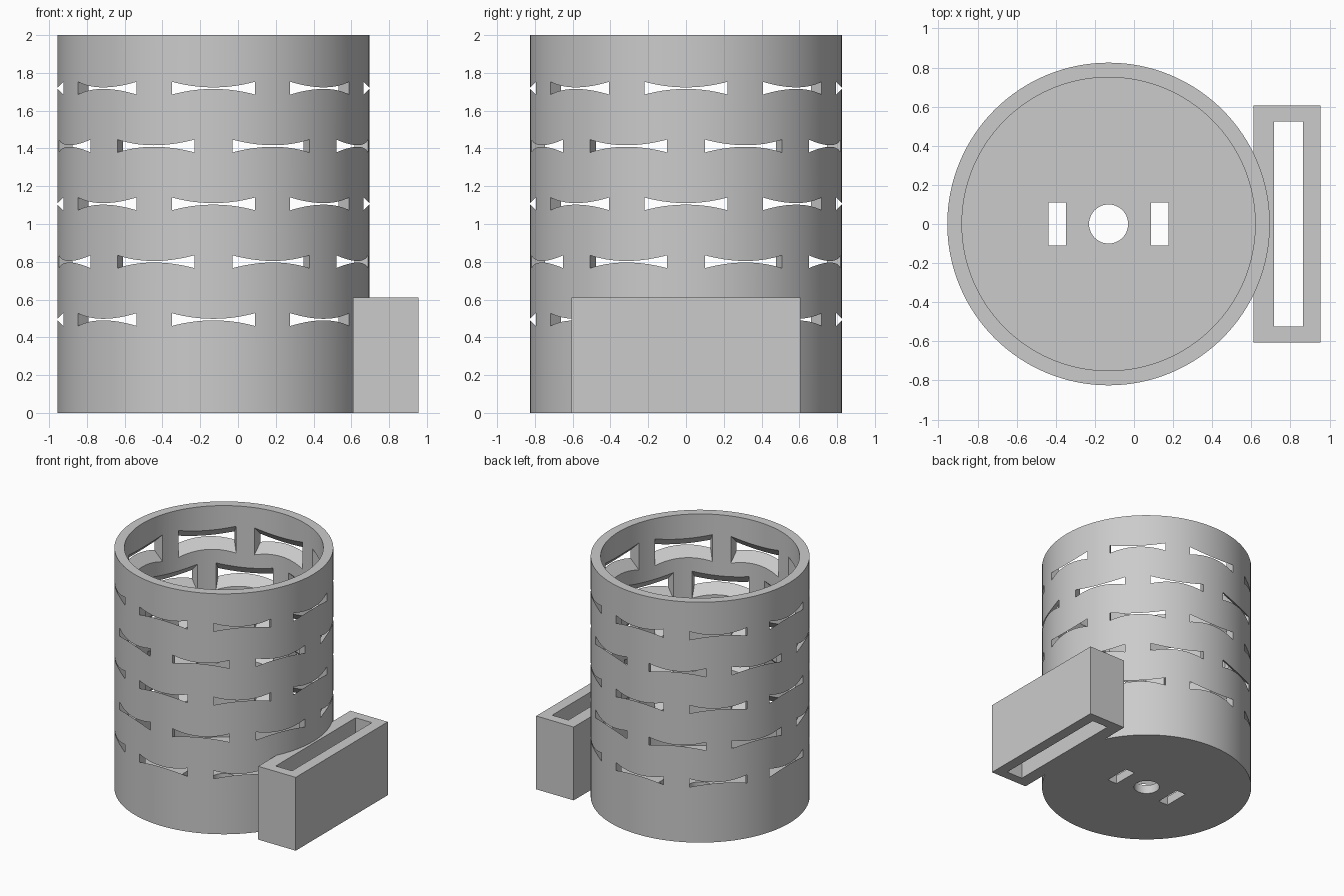
import bpy
import bmesh
from math import pi
from mathutils import Matrix, Vector

cube = bpy.data.objects.get("Cube")
if cube:
    bpy.data.objects.remove(cube, do_unlink=True)

# Main dimensions
AXIS_X = -0.13
OUTER, INNER, HEIGHT, FLOOR = 0.825, 0.75, 2.0, 0.075
SLOT_HALF_WIDTH, SLOT_APEX, SLOT_START = 0.22, 0.829, 0.70
ROWS, ROW_FIRST, ROW_STEP, PER_ROW = 5, 0.494, 0.3063, 8

grey = bpy.data.materials.new("plain grey")
grey.use_nodes = True
grey.diffuse_color = (0.6, 0.6, 0.6, 1)
grey.node_tree.nodes["Principled BSDF"].inputs["Base Color"].default_value = (0.6, 0.6, 0.6, 1)


def finish(name, bm):
    bmesh.ops.recalc_face_normals(bm, faces=bm.faces[:])
    mesh = bpy.data.meshes.new(name)
    bm.to_mesh(mesh)
    bm.free()
    mesh.materials.append(grey)
    obj = bpy.data.objects.new(name, mesh)
    bpy.context.collection.objects.link(obj)
    return obj


def cylinder(name, radius, z0, z1, sides):
    bm = bmesh.new()
    bmesh.ops.create_cone(bm, cap_ends=True, segments=sides, radius1=radius,
                          radius2=radius, depth=z1 - z0,
                          matrix=Matrix.Translation((AXIS_X, 0, (z0 + z1) / 2)))
    return finish(name, bm)


def box(name, x0, x1, half_y, z0, z1):
    bm = bmesh.new()
    place = Matrix.Translation(((x0 + x1) / 2, 0, (z0 + z1) / 2))
    size = Matrix.Diagonal((x1 - x0, 2 * half_y, z1 - z0, 1))
    bmesh.ops.create_cube(bm, size=1, matrix=place @ size)
    return finish(name, bm)


def vent_wedges():
    """Staggered rings of wedges that narrow to an edge at the outer wall."""
    bm = bmesh.new()
    rise = SLOT_APEX - SLOT_START
    profile = [(SLOT_START, -rise), (SLOT_APEX, 0), (SLOT_START, rise)]
    for row in range(ROWS):
        for i in range(PER_ROW):
            turn = Matrix.Rotation((i + 0.5 * (row % 2)) * 2 * pi / PER_ROW, 4, 'Z')
            place = Matrix.Translation((AXIS_X, 0, ROW_FIRST + row * ROW_STEP)) @ turn
            ends = [[bm.verts.new(place @ Vector((d, side * SLOT_HALF_WIDTH, z)))
                     for d, z in profile] for side in (-1, 1)]
            for end in ends:
                bm.faces.new(end)
            for k in range(3):
                n = (k + 1) % 3
                bm.faces.new((ends[0][k], ends[0][n], ends[1][n], ends[1][k]))
    return finish("vent_cutter", bm)


def combine(target, tool, operation):
    tool.hide_render = True
    mod = target.modifiers.new(tool.name, 'BOOLEAN')
    mod.solver = 'EXACT'
    mod.operation = operation
    mod.object = tool
    bpy.context.view_layer.objects.active = target
    bpy.ops.object.modifier_apply(modifier=mod.name)
    bpy.data.objects.remove(tool, do_unlink=True)


# Canister wall with the side holder joined on
canister = cylinder("vented_canister_with_side_holder", OUTER, 0, HEIGHT, 128)
combine(canister, box("side_holder", 0.61, 0.955, 0.605, 0, 0.61), 'UNION')

# Hollow interior and open slot through the holder
combine(canister, cylinder("cavity_cutter", INNER, FLOOR, HEIGHT + 0.2, 128), 'DIFFERENCE')
combine(canister, box("holder_slot_cutter", 0.715, 0.865, 0.525, -0.2, 0.9), 'DIFFERENCE')

# Round hole and two rectangular holes in the floor
combine(canister, cylinder("floor_hole_cutter", 0.1, -0.2, 0.2, 48), 'DIFFERENCE')
for side in (-1, 1):
    mid = AXIS_X + side * 0.262
    combine(canister, box("floor_slot_cutter", mid - 0.045, mid + 0.045, 0.11, -0.2, 0.2), 'DIFFERENCE')

# Bow-tie vents around the wall
combine(canister, vent_wedges(), 'DIFFERENCE')

bpy.ops.object.select_all(action='DESELECT')
canister.select_set(True)
bpy.context.view_layer.objects.active = canister
bpy.ops.object.shade_smooth_by_angle(angle=pi / 6)
